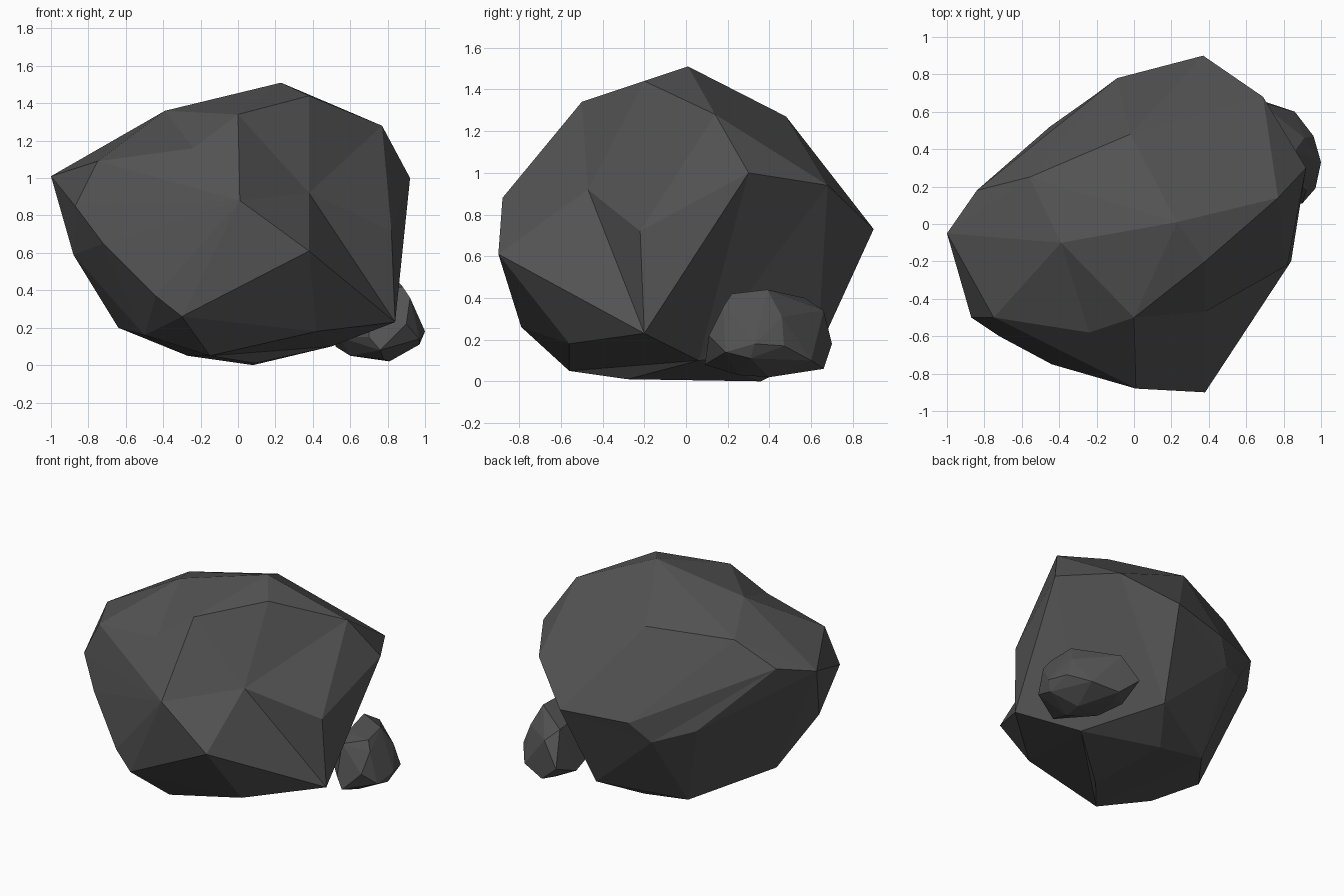
import bpy
import bmesh
from mathutils import Vector

# Remove the default object
default = bpy.data.objects.get("Cube")
if default:
    bpy.data.objects.remove(default, do_unlink=True)

# Single stone colour
stone = bpy.data.materials.new("dark grey stone")
stone.use_nodes = True
grey = (0.086, 0.086, 0.086, 1)
stone.diffuse_color = grey
shader = stone.node_tree.nodes["Principled BSDF"]
shader.inputs["Base Color"].default_value = grey
shader.inputs["Roughness"].default_value = 0.9


def wrapped_hull(corners, centre, push):
    """Hull over the corners, each one pushed outwards from the centre."""
    bm = bmesh.new()
    verts = [bm.verts.new(centre + (corner - centre) * amount)
             for corner, amount in zip(corners, push)]
    bmesh.ops.convex_hull(bm, input=verts, use_existing_faces=False)
    loose = [i for i, vert in enumerate(verts) if not vert.link_faces]
    return bm, verts, loose


def make_rock(name, corners, centre, dents=()):
    """Wrap a faceted skin over the corners; dents are (corner, lift) pairs."""
    push = [1.0] * len(corners) + [lift for corner, lift in dents]
    corners = [Vector(c) for c in corners] + [Vector(c) for c, lift in dents]
    centre = Vector(centre)
    bm, verts, loose = wrapped_hull(corners, centre, push)

    # Corners still below the skin are raised until it includes them
    for attempt in range(80):
        if not loose:
            break
        for i in loose:
            push[i] += 0.01
        bm.free()
        bm, verts, loose = wrapped_hull(corners, centre, push)

    # Let the raised corners sink back, then drop any left unused
    for vert, corner in zip(verts, corners):
        vert.co = corner
    unused = [vert for vert in verts if not vert.link_faces]
    bmesh.ops.delete(bm, geom=unused, context="VERTS")
    bmesh.ops.recalc_face_normals(bm, faces=bm.faces[:])

    mesh = bpy.data.meshes.new(name)
    bm.to_mesh(mesh)
    bm.free()
    mesh.materials.append(stone)
    rock = bpy.data.objects.new(name, mesh)
    bpy.context.collection.objects.link(rock)
    return rock


# Large boulder: corners of the crown, front, back and underside
crown = [
    (-1, -.05, 1.01), (-.39, -.1, 1.36), (.23, .01, 1.51),
    (.38, -.2, 1.44), (0, -.5, 1.34),
    (.77, .14, 1.28), (-.02, .48, 1.27), (-.56, .25, 1.23),
    (-.75, -.5, 1.09), (-.84, .18, 1.07),
]
front = [
    (.01, -.88, .88), (.38, -.9, .61),
    (-.87, -.5, .85), (-.72, -.6, .65), (-.44, -.75, .37),
    (-.3, -.79, .26), (.82, -.22, .72), (.84, -.2, .23),
    (-.88, -.25, .59),
]
back = [
    (.92, .3, 1), (.69, .68, .94), (.37, .9, .73),
    (-.09, .78, .71), (-.45, .52, .65),
]
underside = [
    (.42, -.56, .18), (-.15, -.56, .05), (-.5, -.42, .16),
    (-.64, -.11, .2), (-.27, .36, .05), (.08, .36, 0),
    (.09, -.28, .01), (.27, .63, .14),
]
# Hollows in the right shoulder, front brow, lower back and lower side
hollows = [
    ((.38, -.47, .92), 1.42), ((-.24, -.58, 1.16), 1.12),
    ((-.21, .69, .57), 1.04), ((.5, .06, .1), 1.18),
]
make_rock("large_boulder", crown + front + back + underside, (0, 0, .7), hollows)

# Small stone resting beside the boulder
stone_base = [
    (.64, .56, .05), (.81, .4, .02), (.78, .25, .03),
    (.6, .35, .05), (.68, .66, .06), (.52, .5, .1),
]
stone_middle = [
    (.76, .09, .08), (.97, .19, .14), (.97, .31, .11),
    (1, .33, .18), (.96, .47, .17), (.86, .6, .1),
    (.54, .7, .18), (.54, .3, .15), (.7, .12, .15),
    (.9, .11, .22),
]
stone_top = [
    (.92, .18, .36), (.91, .46, .31), (.88, .22, .42),
    (.86, .39, .44), (.6, .57, .4), (.66, .66, .34),
    (.65, .3, .38), (.7, .18, .36),
]
make_rock("small_stone", stone_base + stone_middle + stone_top, (.77, .39, .22))
